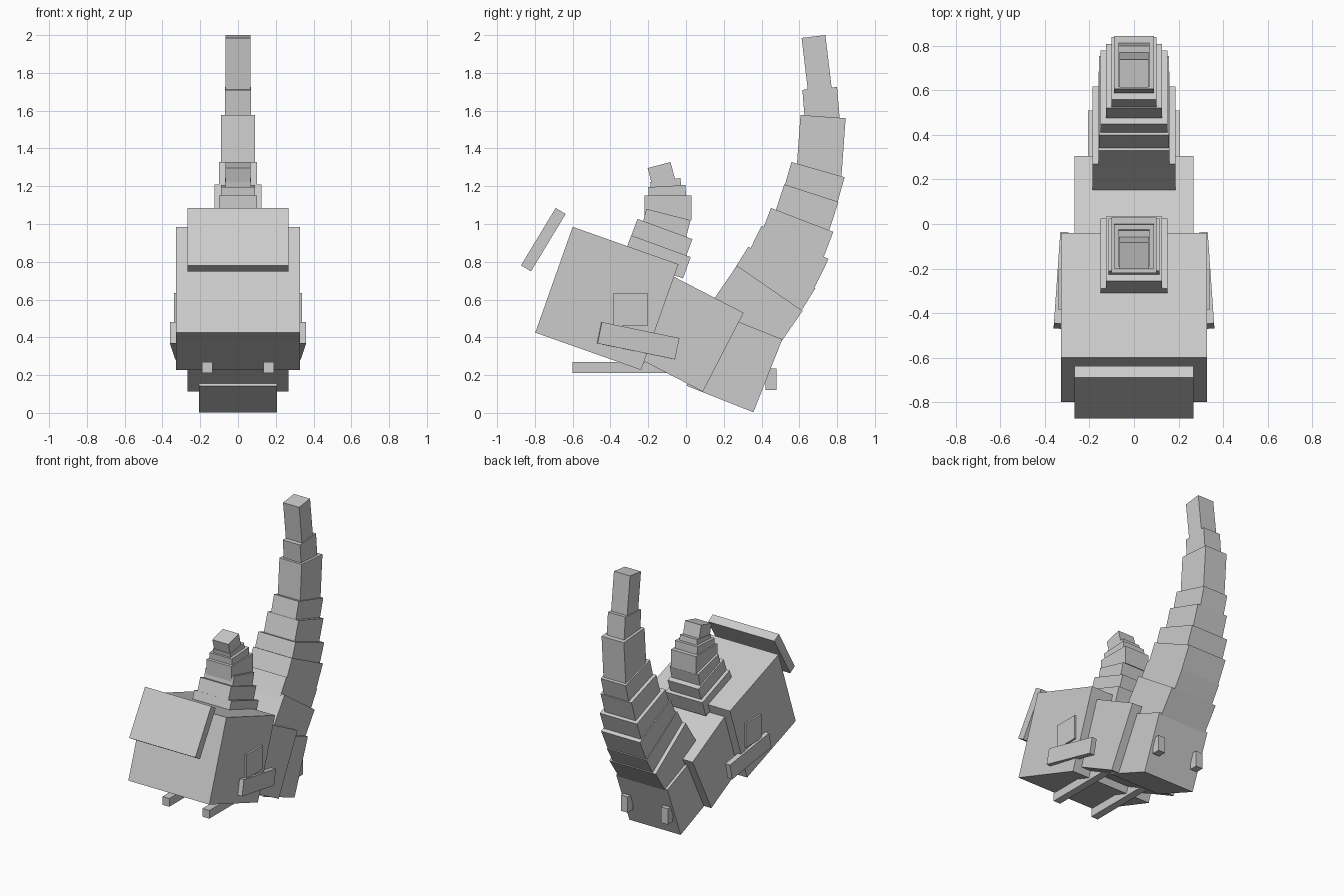
import bpy, bmesh, math
from mathutils import Matrix, Vector, Euler

if "Cube" in bpy.data.objects:
    bpy.data.objects.remove(bpy.data.objects["Cube"])


def block(name, a, b, depth, hw, x=0.0):
    """Box whose top edge runs a->b in the (y, z) plane, extruded down by depth."""
    a, b = Vector(a), Vector(b)
    d = (b - a).normalized()
    down = Vector((d.y, -d.x)) * depth
    c = (a + b + down) / 2
    return box(name, (x, c.x, c.y), (2 * hw, (b - a).length, depth),
               (math.atan2(d.y, d.x), 0, 0))


def box(name, loc, size, rot=(0, 0, 0)):
    bm = bmesh.new()
    bmesh.ops.create_cube(bm, size=1, matrix=Matrix.Diagonal((*size, 1)))
    me = bpy.data.meshes.new(name)
    bm.to_mesh(me)
    bm.free()
    ob = bpy.data.objects.new(name, me)
    ob.location = loc
    ob.rotation_euler = Euler(rot)
    bpy.context.collection.objects.link(ob)
    return ob


# body blocks and the plate in front
block("front_body", (-.60, .985), (-.04, .787), .594, .327)
block("middle_body", (-.14, .76), (.305, .53), .47, .267)
block("rear_body", (.157, .53), (.51, .39), .416, .207)
block("face_plate", (-.69, 1.085), (-.637, 1.053), .355, .267)

# large curved tail, base to tip: top edge start, end, depth, half width
tail = [
    ((.27, .78), (.617, .54), .30, .187),
    ((.33, .88), (.685, .66), .20, .16),
    ((.40, .99), (.755, .815), .20, .157),
    ((.45, 1.085), (.78, .958), .20, .15),
    ((.52, 1.21), (.807, 1.117), .20, .125),
    ((.558, 1.328), (.84, 1.248), .22, .1),
    ((.606, 1.577), (.845, 1.56), .35, .09),
    ((.616, 1.71), (.80, 1.725), .17, .07),
    ((.612, 1.985), (.738, 2.0), .29, .065),
]
# small curved spine on the front body
spine = [
    ((-.29, .94), (.025, .825), .12, .15),
    ((-.257, 1.027), (.034, .92), .12, .125),
    ((-.21, 1.08), (.024, 1.02), .13, .115),
    ((-.22, 1.15), (.03, 1.15), .13, .1),
    ((-.20, 1.195), (-.003, 1.206), .10, .09),
    ((-.19, 1.222), (-.03, 1.243), .10, .07),
    ((-.203, 1.296), (-.082, 1.328), .14, .065),
]
for label, parts in (("tail", tail), ("spine", spine)):
    for i, seg in enumerate(parts, 1):
        block(f"{label}_segment_{i}", *seg)

# paired parts
for side, tag in ((1, "right"), (-1, "left")):
    box(f"flipper_{tag}", (side * .326, -.253, .382), (.04, .42, .115),
        (math.radians(-11.6), 0, side * math.radians(4)))
    box(f"side_panel_{tag}", (side * .315, -.295, .547), (.05, .18, .175))
    box(f"front_foot_{tag}", (side * .162, -.325, .24), (.055, .55, .06))
    box(f"rear_foot_{tag}", (side * .162, .45, .178), (.055, .06, .115))
